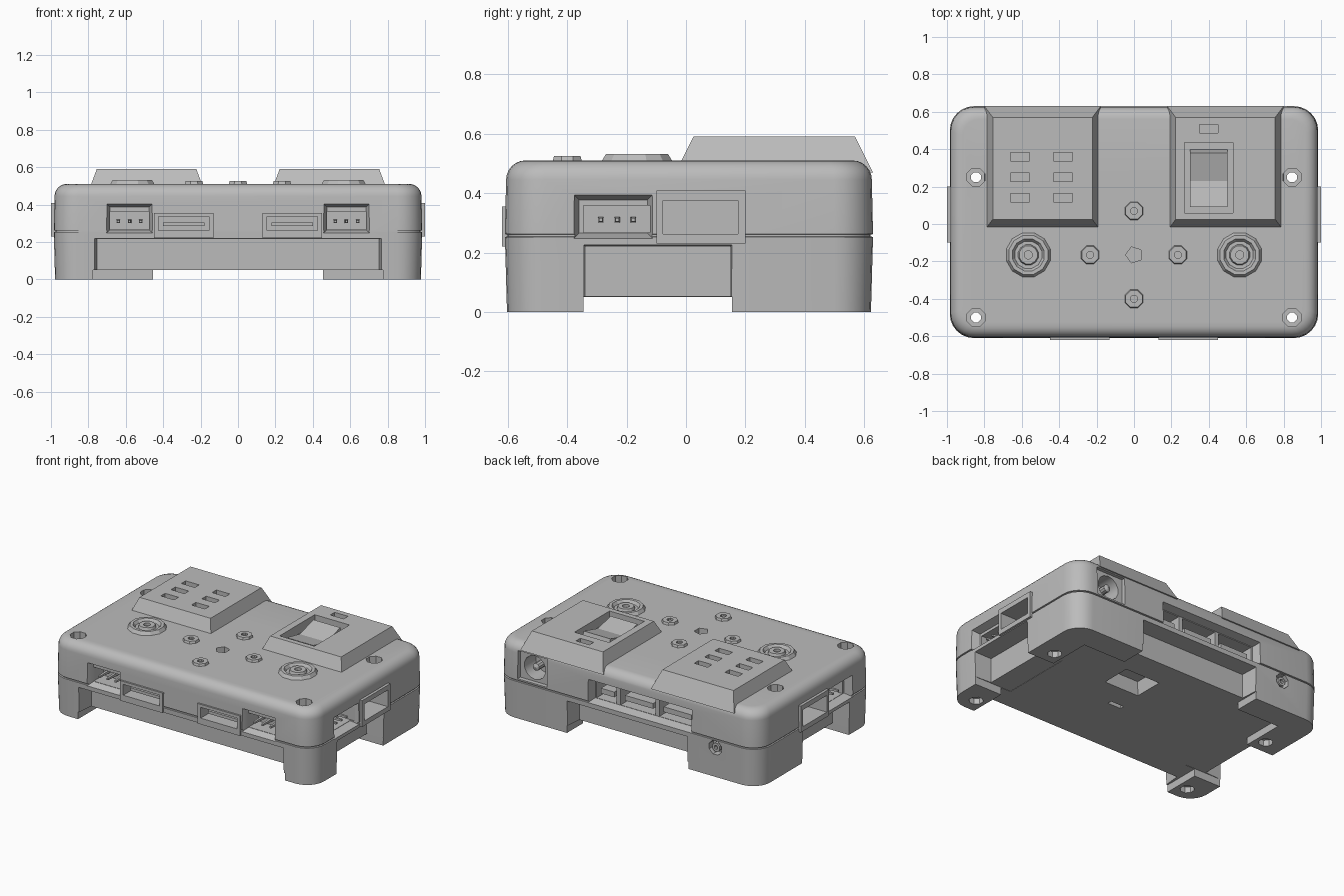
import bpy, bmesh, math
from mathutils import Matrix, Vector

old = bpy.data.objects.get("Cube")
if old:
    bpy.data.objects.remove(old, do_unlink=True)

grey = bpy.data.materials.new("case_grey")
grey.use_nodes = True
COLOUR = (0.5, 0.5, 0.5, 1)
grey.diffuse_color = COLOUR
grey.node_tree.nodes["Principled BSDF"].inputs["Base Color"].default_value = COLOUR


def finish(bm, name):
    bmesh.ops.recalc_face_normals(bm, faces=bm.faces)
    me = bpy.data.meshes.new(name)
    bm.to_mesh(me)
    bm.free()
    me.materials.append(grey)
    ob = bpy.data.objects.new(name, me)
    bpy.context.collection.objects.link(ob)
    return ob


def box(name, a, b, taper=None):
    """Box between two corners; taper = (axis, sign, insets) narrows one end."""
    a, b = Vector(a), Vector(b)
    mid, size = (a + b) / 2, [abs(b[i] - a[i]) for i in range(3)]
    bm = bmesh.new()
    bmesh.ops.create_cube(bm, size=1)
    for v in bm.verts:
        end = taper and v.co[taper[0]] * taper[1] > 0
        for i in range(3):
            v.co[i] = mid[i] + v.co[i] * (size[i] - (2 * taper[2][i] if end else 0))
    return finish(bm, name)


def bridge(bm, rings):
    for p, q in zip(rings, rings[1:]):
        n = max(len(p), len(q))
        for i in range(n):
            j = (i + 1) % n
            loop = []
            for v in (p[i % len(p)], p[j % len(p)], q[j % len(q)], q[i % len(q)]):
                if v not in loop:
                    loop.append(v)
            bm.faces.new(loop)


def lathe(name, loc, profile, sides, along_y=False):
    """Turn a (radius, height) profile about z, or about y."""
    bm = bmesh.new()
    rings = []
    for r, h in profile:
        n = sides if r > 0 else 1
        rings.append([bm.verts.new((r * math.cos(math.tau * (k + 0.5) / n),
                                    r * math.sin(math.tau * (k + 0.5) / n), h))
                      for k in range(n)])
    bridge(bm, rings)
    if along_y:
        bm.transform(Matrix.Rotation(-math.pi / 2, 4, 'X'))
    bm.transform(Matrix.Translation(loc))
    return finish(bm, name)


def cut(targets, cutters):
    for ob in targets:
        for c in cutters:
            m = ob.modifiers.new("cut", 'BOOLEAN')
            m.operation, m.solver, m.object = 'DIFFERENCE', 'EXACT', c
        bpy.context.view_layer.update()
        dg = bpy.context.evaluated_depsgraph_get()
        me = bpy.data.meshes.new_from_object(ob.evaluated_get(dg))
        ob.modifiers.clear()
        ob.data = me
    for c in cutters:
        bpy.data.objects.remove(c, do_unlink=True)


def case(name, rings, corner=0.13, seg=7):
    """Rounded-rectangle loft from (inset, height) rings."""
    bm = bmesh.new()
    loops = []
    for inset, z in rings:
        hx, hy, r = 0.985 - inset, 0.62 - inset, corner - inset * 0.6
        loop = []
        for k, (sx, sy) in enumerate(((1, 1), (-1, 1), (-1, -1), (1, -1))):
            for i in range(seg):
                t = (k + i / (seg - 1)) * math.pi / 2
                loop.append(bm.verts.new((sx * (hx - r) + r * math.cos(t),
                                          0.01 + sy * (hy - r) + r * math.sin(t), z)))
        loops.append(loop)
    bridge(bm, loops)
    bm.faces.new(loops[0])
    bm.faces.new(loops[-1])
    return finish(bm, name)


# Case: drafted lower shell, seam groove, rounded top edge
R = 0.065
rings = [(0.007, 0), (0, 0.252), (0.008, 0.254), (0.008, 0.26), (0, 0.262), (0.004, 0.51 - R)]
rings += [(0.004 + R * (1 - math.cos(t)), 0.51 - R + R * math.sin(t))
          for t in (math.pi / 2 * i / 6 for i in range(1, 7))]
body = case("case", rings)

cutters = []
panels = []


def cutter(a, b, taper=None):
    cutters.append(box("cutter", a, b, taper))


# Stepped screw holes through the legs
for x in (-0.845, 0.845):
    for y in (0.25, -0.5):
        cutters.append(lathe("cutter", (x, y, 0),
                             [(0, -0.16), (0.045, -0.16), (0.045, 0.04), (0.028, 0.04),
                              (0.028, 0.45), (0.052, 0.45), (0.052, 0.6), (0, 0.6)], 8))
# Recesses between the four legs and under the base
cutter((-0.78, -0.75, -0.1), (0.78, -0.49, 0.225), (1, 1, (0.025, 0, 0.01)))
cutter((-0.46, 0.51, -0.1), (0.46, 0.75, 0.225), (1, -1, (0.02, 0, 0.01)))
cutter((-0.775, -0.7, -0.12), (0.775, 0.45, 0.05))
cutter((-0.455, 0.4, -0.11), (0.455, 0.8, 0.05))
cutter((0.05, 0.1, -0.1), (0.35, 0.34, 0.14), (2, 1, (0.03, 0.03, 0)))
cutter((0.05, -0.07, -0.1), (0.15, -0.04, 0.08))
for s in (-1, 1):
    side = "left" if s > 0 else "right"
    cutter((s * 0.86, -0.35, -0.13), (s * 1.1, 0.16, 0.23), (0, -s, (0, 0.012, 0.01)))
    cutter((s * 0.7, -0.345, -0.14), (s * 1.1, 0.155, 0.052))
    # Raised frames around the wide ports
    panels.append(box("front_port_frame_" + side, (s * 0.13, -0.62, 0.22), (s * 0.45, -0.5, 0.355)))
    panels.append(box("side_port_frame_" + side, (s * 0.9, -0.1, 0.23), (s, 0.2, 0.408)))
    cutter((s * 0.155, -0.7, 0.262), (s * 0.425, -0.45, 0.335))
    cutter((s * 0.84, -0.078, 0.262), (s * 1.1, 0.175, 0.375))
    # Flared openings with connector sockets
    cutter((s * 0.45, -0.63, 0.24), (s * 0.71, -0.565, 0.412), (1, 1, (0.025, 0, 0.025)))
    cutter((s * 0.475, -0.6, 0.267), (s * 0.685, -0.46, 0.362))
    cutter((s * 0.93, -0.385, 0.24), (s * 1.01, -0.105, 0.402), (0, -s, (0, 0.025, 0.025)))
    cutter((s * 0.84, -0.345, 0.267), (s * 0.96, -0.12, 0.358))

# Rear port row
cutter((-0.49, 0.57, 0.245), (0.3, 0.66, 0.415), (1, -1, (0.02, 0, 0.02)))
rear_ports = ((-0.46, -0.2), (-0.17, 0.09), (0.12, 0.27))
for x0, x1 in rear_ports:
    cutter((x0, 0.44, 0.267), (x1, 0.62, 0.39))


def drill(loc, r, h0, h1, sides, along_y):
    cutters.append(lathe("cutter", loc, [(0, h0), (r, h0), (r, h1), (0, h1)], sides, along_y))


# Power socket, rear screw and centre drain hole
cutter((0.6, 0.6, 0.272), (0.82, 0.7, 0.46))
drill((0.71, 0, 0.365), 0.08, 0.48, 0.7, 14, True)
drill((-0.66, 0, 0.2), 0.05, 0.58, 0.7, 8, True)
drill((0, -0.165, 0), 0.045, 0.44, 0.6, 5, False)
cut([body] + panels, cutters)

lathe("power_pin", (0.71, 0, 0.365), [(0, 0.46), (0.025, 0.46), (0.025, 0.59), (0, 0.6)], 10, True)
lathe("rear_screw", (-0.66, 0, 0.2),
      [(0, 0.56), (0.03, 0.56), (0.03, 0.622), (0.014, 0.622), (0.014, 0.6), (0, 0.6)], 8, True)

# Connector tongues and contact pins inside the sockets
for s in (-1, 1):
    box("front_slot_tongue", (s * 0.18, -0.58, 0.285), (s * 0.4, -0.43, 0.305))
    for k in (-1, 0, 1):
        x, y = s * 0.58 + k * 0.06, -0.232 + k * 0.055
        box("front_pin", (x - 0.01, -0.57, 0.3), (x + 0.01, -0.44, 0.32), (1, -1, (0.004, 0, 0.004)))
        box("side_pin", (s * 0.82, y - 0.01, 0.3), (s * 0.94, y + 0.01, 0.32), (0, s, (0, 0.004, 0.004)))
for x0, x1 in rear_ports:
    box("rear_tongue", (x0 + 0.025, 0.42, 0.3), (x1 - 0.025, 0.56, 0.335))

# Raised blocks on the top
SLOPE = (2, 1, (0.045, 0.06, 0))
slots_block = box("slotted_block", (-0.8, -0.035, 0.47), (-0.178, 0.63, 0.59), SLOPE)
switch_block = box("switch_block", (0.178, -0.035, 0.47), (0.8, 0.63, 0.59), SLOPE)


def slot(x, y):
    return box("cutter", (x - 0.05, y - 0.023, 0.55), (x + 0.05, y + 0.023, 0.65))


cut([slots_block], [slot(x, y) for x in (-0.61, -0.38) for y in (0.14, 0.25, 0.36)])
cut([switch_block], [slot(0.4, 0.51),
                     box("cutter", (0.27, 0.06, 0.525), (0.53, 0.435, 0.65))])

# Rocker switch: a shallow V profile pushed across x
bm = bmesh.new()
outline = ((0.09, 0.5), (0.09, 0.575), (0.23, 0.545), (0.38, 0.585), (0.405, 0.5))
face = bm.faces.new([bm.verts.new((0.3, y, z)) for y, z in outline])
new = bmesh.ops.extrude_face_region(bm, geom=[face])["geom"]
bmesh.ops.translate(bm, vec=(0.2, 0, 0), verts=[g for g in new if isinstance(g, bmesh.types.BMVert)])
finish(bm, "rocker_switch")

# Round controls
for s in (-1, 1):
    lathe("large_button", (s * 0.565, -0.165, 0),
          [(0.128, 0.5), (0.108, 0.532), (0.088, 0.532), (0.075, 0.513), (0.056, 0.513),
           (0.05, 0.53), (0.022, 0.53), (0.022, 0.512), (0, 0.512)], 12)
for x, y in ((0, 0.07), (0, -0.4), (-0.235, -0.165), (0.235, -0.165)):
    lathe("small_button", (x, y, 0),
          [(0.056, 0.5), (0.048, 0.525), (0.02, 0.525), (0.02, 0.512), (0, 0.512)], 8)

# Smooth the rounded case, keeping its sharp edges
bpy.ops.object.select_all(action='DESELECT')
body.select_set(True)
bpy.context.view_layer.objects.active = body
bpy.ops.object.shade_smooth_by_angle(angle=math.radians(30))
